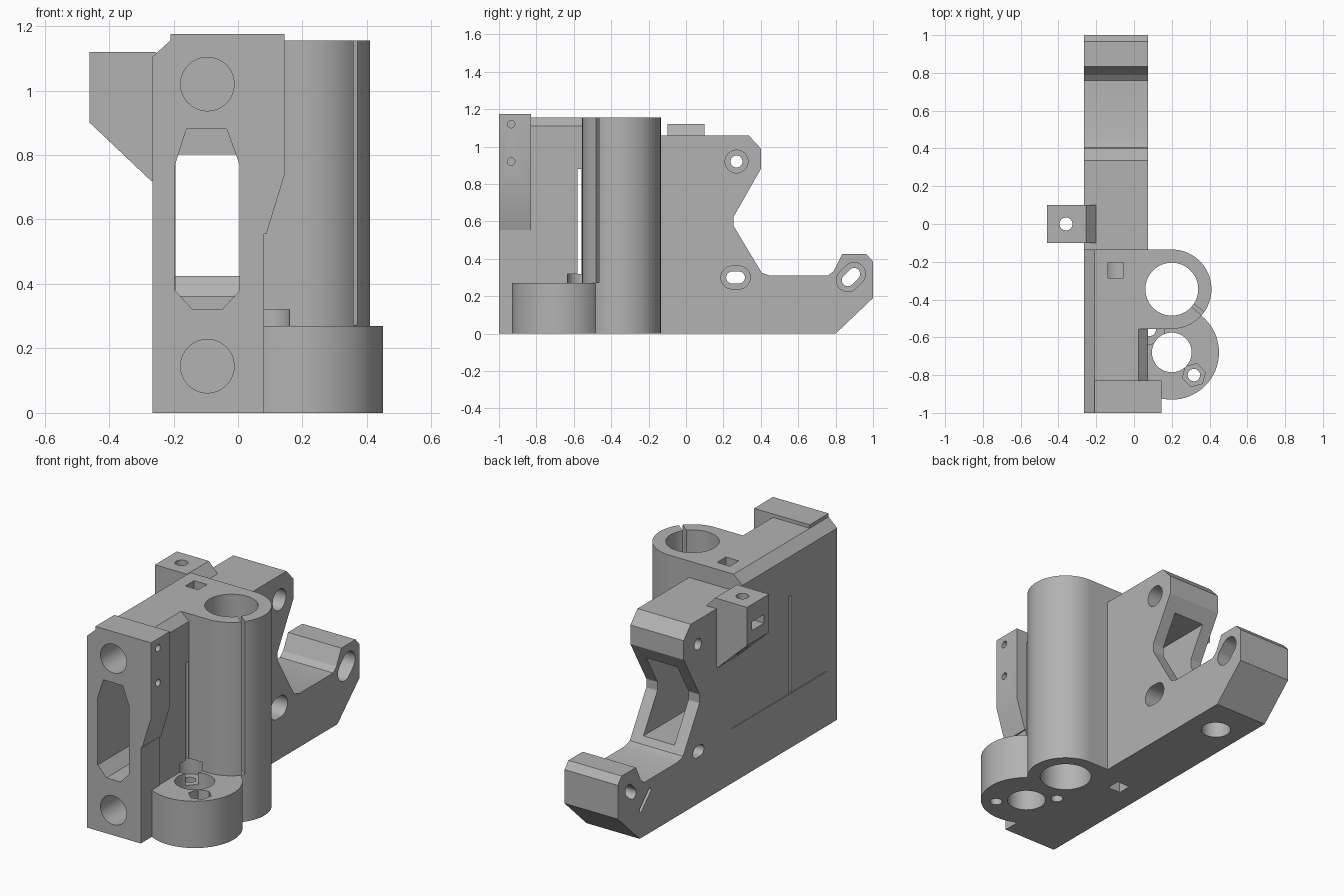
import bpy, bmesh
from math import sin, cos, pi, radians

cube = bpy.data.objects.get("Cube")
if cube:
    bpy.data.objects.remove(cube)

grey = bpy.data.materials.new("plain grey plastic")
grey.use_nodes = True
grey.diffuse_color = (0.45, 0.45, 0.45, 1)
grey.node_tree.nodes["Principled BSDF"].inputs["Base Color"].default_value = (0.45, 0.45, 0.45, 1)


def prism(name, axis, outline, lo, hi):
    """Extrude a 2D outline along an axis from lo to hi."""
    place = {"x": lambda a, b: (lo, a, b),
             "y": lambda a, b: (a, lo, b),
             "z": lambda a, b: (a, b, lo)}[axis]
    bm = bmesh.new()
    face = bm.faces.new([bm.verts.new(place(a, b)) for a, b in outline])
    grown = bmesh.ops.extrude_face_region(bm, geom=[face])["geom"]
    shift = [hi - lo if axis == k else 0 for k in "xyz"]
    bmesh.ops.translate(bm, vec=shift, verts=[v for v in grown if isinstance(v, bmesh.types.BMVert)])
    bmesh.ops.recalc_face_normals(bm, faces=bm.faces)
    mesh = bpy.data.meshes.new(name)
    bm.to_mesh(mesh)
    bm.free()
    mesh.materials.append(grey)
    obj = bpy.data.objects.new(name, mesh)
    bpy.context.collection.objects.link(obj)
    return obj


def arc(a, b, r, start=0, sweep=360, n=64):
    count = n if sweep == 360 else n + 1
    return [(a + r * cos(radians(start + sweep * i / n)),
             b + r * sin(radians(start + sweep * i / n))) for i in range(count)]


def rect(a0, a1, b0, b1):
    return [(a0, b0), (a1, b0), (a1, b1), (a0, b1)]


def slot(a, b, r, half, angle):
    """Stadium outline turned by an angle."""
    da, db = half * cos(radians(angle)), half * sin(radians(angle))
    return (arc(a + da, b + db, r, angle - 90, 180, 20)
            + arc(a - da, b - db, r, angle + 90, 180, 20))


# Solid parts
LEFT, RIGHT, TOP = -0.265, 0.075, 1.155
parts = [
    prism("front_body", "y", [(LEFT, 0), (RIGHT, 0), (RIGHT, 1.11), (0.025, TOP),
                              (-0.21, TOP), (LEFT, 1.105)], -0.99, -0.135),
    prism("rear_plate", "x", [(-0.15, 0), (0.8, 0), (1, 0.19), (1, 0.385), (0.965, 0.425),
                              (0.835, 0.425), (0.79, 0.335), (0.76, 0.31), (0.45, 0.31),
                              (0.405, 0.325), (0.255, 0.575), (0.255, 0.625), (0.4, 0.88),
                              (0.4, 0.99), (0.335, 1.06), (-0.15, 1.06)], LEFT, RIGHT),
    prism("front_flange", "y", [(LEFT, 0), (0.08, 0), (0.08, 0.555), (0.088, 0.555),
                                (0.145, 0.74), (0.145, 1.175), (-0.21, 1.175),
                                (-0.21, TOP), (LEFT, 1.105)], -1, -0.828),
    prism("bearing_housing", "z", arc(0.2, -0.345, 0.21, -90, 180)
          + [(0.02, -0.135), (0.02, -0.555)], 0, TOP),
    prism("nut_boss", "z", arc(0.2, -0.68, 0.25), 0, 0.27),
    prism("switch_bracket", "y", [(-0.46, 1.12), (-0.255, 1.12), (-0.2, 1.06), (-0.2, 0.72),
                                  (-0.27, 0.72), (-0.46, 0.9)], -0.1, 0.1),
]

# Belt tunnel and rod sockets
cutters = [
    prism("tunnel_mouth", "y", [(-0.16, 0.88), (-0.035, 0.88), (0.005, 0.77), (0.005, 0.38),
                                (-0.05, 0.32), (-0.14, 0.32), (-0.195, 0.38),
                                (-0.195, 0.77)], -1.1, -0.5),
    prism("tunnel_run", "y", rect(-0.194, 0.004, 0.362, 0.802), -0.6, 0.55),
    prism("belt_slit", "x", rect(-0.58, -0.56, 0.32, 0.88), -0.4, 0.1),
    prism("wall_groove", "x", rect(-0.9, -0.04, 0.313, 0.317), -0.3, -0.25),
]
for z in (0.145, 1.02):
    cutters.append(prism("rod_socket", "y", arc(-0.095, z, 0.083), -1.1, -0.16))

# Square vents and the hole under the tail
cutters += [
    prism("top_vent", "z", rect(-0.137, -0.055, -0.285, -0.205), 1.0, 1.3),
    prism("bottom_vent", "z", rect(-0.137, -0.055, -0.285, -0.205), -0.1, 0.16),
    prism("tail_hole", "z", arc(-0.1, 0.58, 0.08), -0.1, 0.15),
    prism("tail_slot", "x", slot(0.75, 0.205, 0.012, 0.06, 135), -0.3, -0.15),
]

# Bearing bore with its clamping slit, and the lead screw bore
dx, dy = cos(radians(-38)), sin(radians(-38))
cutters += [
    prism("bearing_bore", "z", arc(0.2, -0.345, 0.14), -0.1, 1.3),
    prism("clamp_slit", "z", [(0.2 + dx * d - dy * w, -0.345 + dy * d + dx * w) for d, w in
                              ((0.1, -0.01), (0.3, -0.01), (0.3, 0.01), (0.1, 0.01))], 0.272, 1.3),
    prism("screw_bore", "z", arc(0.2, -0.68, 0.105), -0.1, 0.31),
    prism("nut_clearance", "z", arc(0.085, -0.56, 0.075), 0.2, 0.32),
]
for side in (1, -1):
    x, y = 0.2 + side * 0.117, -0.68 - side * 0.12
    cutters.append(prism("boss_screw", "z", arc(x, y, 0.033, n=32), -0.1, 0.3))
cutters.append(prism("boss_nut_trap", "z", arc(0.317, -0.8, 0.063, 15, n=6), 0.17, 0.3))

# Pulley and tensioner bolts with counterbores
for y, z, half, angle in ((0.27, 0.92, 0, 0), (0.265, 0.3, 0.018, 0), (0.882, 0.302, 0.024, 45)):
    cutters.append(prism("bolt_hole", "x", slot(y, z, 0.032, half, angle), -0.4, 0.2))
    cutters.append(prism("bolt_recess", "x", slot(y, z, 0.061, half, angle), -0.03, 0.2))

# Flange pilot holes, bracket bolt and nut pocket
for z in (0.92, 1.12):
    cutters.append(prism("pilot_hole", "x", arc(-0.935, z, 0.02, n=24), 0.03, 0.3))
cutters += [
    prism("bracket_bolt", "z", arc(-0.36, 0, 0.034, n=32), 0.6, 1.3),
    prism("bracket_nut_pocket", "x", rect(-0.055, 0.055, 0.97, 1.02), -0.6, -0.3),
]

# Cut every part, then smooth the round faces
for part in parts:
    for cutter in cutters:
        mod = part.modifiers.new(cutter.name, "BOOLEAN")
        mod.operation = "DIFFERENCE"
        mod.solver = "EXACT"
        mod.object = cutter
    depsgraph = bpy.context.evaluated_depsgraph_get()
    cut = bpy.data.meshes.new_from_object(part.evaluated_get(depsgraph))
    part.modifiers.clear()
    part.data = cut
for cutter in cutters:
    bpy.data.objects.remove(cutter)
for part in parts:
    bpy.ops.object.select_all(action="DESELECT")
    part.select_set(True)
    bpy.context.view_layer.objects.active = part
    bpy.ops.object.shade_smooth_by_angle(angle=radians(20))
